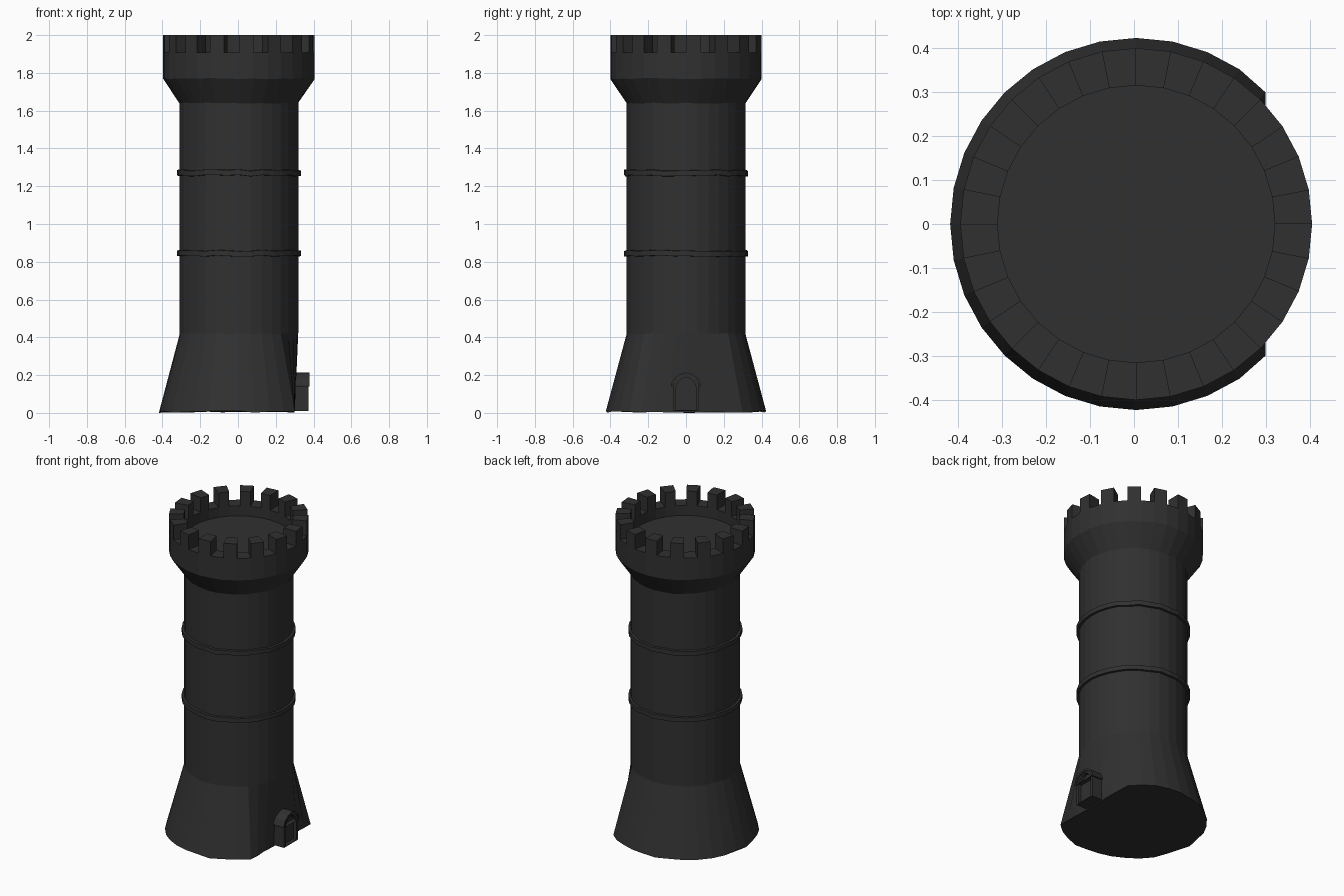
import bpy, bmesh, math, random

if "Cube" in bpy.data.objects:
    bpy.data.objects.remove(bpy.data.objects["Cube"])

random.seed(4)
SIDES = 32
CX = 0.005

stone = bpy.data.materials.new("dark stone")
stone.diffuse_color = (0.03, 0.03, 0.03, 1)
stone.use_nodes = True
stone.node_tree.nodes["Principled BSDF"].inputs["Base Color"].default_value = stone.diffuse_color


def finish(name, bm):
    bmesh.ops.recalc_face_normals(bm, faces=bm.faces)
    me = bpy.data.meshes.new(name)
    bm.to_mesh(me)
    bm.free()
    me.materials.append(stone)
    ob = bpy.data.objects.new(name, me)
    bpy.context.collection.objects.link(ob)
    return ob


def ring(bm, r, z, jitter=0.0):
    out = []
    for k in range(SIDES):
        a = 2 * math.pi * k / SIDES
        out.append(bm.verts.new((CX + r * math.cos(a), r * math.sin(a),
                                 z + random.uniform(-jitter, jitter))))
    return out


def bridge(bm, a, b):
    n = len(a)
    return [bm.faces.new((a[k], a[(k + 1) % n], b[(k + 1) % n], b[k]))
            for k in range(n)]


# Tower body: flared base, shaft, corbelled head, rim and sunken roof floor
bm = bmesh.new()
profile = [(0.424, 0.006, 0.006), (0.314, 0.42, 0.004), (0.314, 1.64, 0.003),
           (0.401, 1.77, 0.003), (0.401, 1.908, 0), (0.316, 1.908, 0),
           (0.316, 1.845, 0)]
rings = [ring(bm, *p) for p in profile]
for v in rings[0]:                      # base flattened behind the door
    v.co.x = min(v.co.x, 0.30)
    v.co.z = max(v.co.z, 0)
rings[0][SIDES // 2].co.z = 0
strips = [bridge(bm, a, b) for a, b in zip(rings, rings[1:])]
bm.faces.new(rings[0])
bm.faces.new(rings[-1])

# Merlons: every second rim segment raised
raised = bmesh.ops.extrude_discrete_faces(bm, faces=strips[4][::2])["faces"]
for f in raised:
    for v in f.verts:
        v.co.z = 2.0
finish("tower", bm)

# Two slightly uneven string courses around the shaft
for name, z in (("lower_band", 0.845), ("upper_band", 1.27)):
    bm = bmesh.new()
    loops = [ring(bm, r, z + dz) for r, dz in
             ((0.31, -0.015), (0.328, -0.014), (0.328, 0.014), (0.31, 0.016))]
    for k in range(SIDES):
        d = random.uniform(-0.004, 0.004)
        for lp in loops:
            lp[k].co.z += d
    for a, b in zip(loops, loops[1:]):
        bridge(bm, a, b)
    finish(name, bm)


def arch(w, spring, peak, z0=0.01):
    """Pointed arch outline in (y, z)."""
    h = peak - spring
    half = [(w, z0), (w, spring), (w * 0.82, spring + h * 0.5),
            (w * 0.48, spring + h * 0.82)]
    return half + [(0, peak)] + [(-y, z) for y, z in reversed(half)]


def arch_frame(name, outer, inner, x0, x1):
    bm = bmesh.new()
    ls = [[bm.verts.new((x, y, z)) for y, z in o]
          for x, o in ((x0, outer), (x1, outer), (x1, inner), (x0, inner))]
    for i in range(4):
        bridge(bm, ls[i], ls[(i + 1) % 4])
    finish(name, bm)


# Doorway: surround, hood moulding and recessed door leaf
arch_frame("door_surround", arch(0.07, 0.14, 0.205),
           arch(0.055, 0.13, 0.19, 0.015), 0.29, 0.372)
arch_frame("door_hood", arch(0.08, 0.15, 0.214, 0.14),
           arch(0.068, 0.15, 0.2, 0.141), 0.29, 0.378)
bm = bmesh.new()
front = [bm.verts.new((0.35, y, z)) for y, z in arch(0.056, 0.13, 0.191)]
back = [bm.verts.new((0.29, v.co.y, v.co.z)) for v in front]
bridge(bm, front, back)
bm.faces.new(front)
bm.faces.new(back)
finish("door_leaf", bm)
